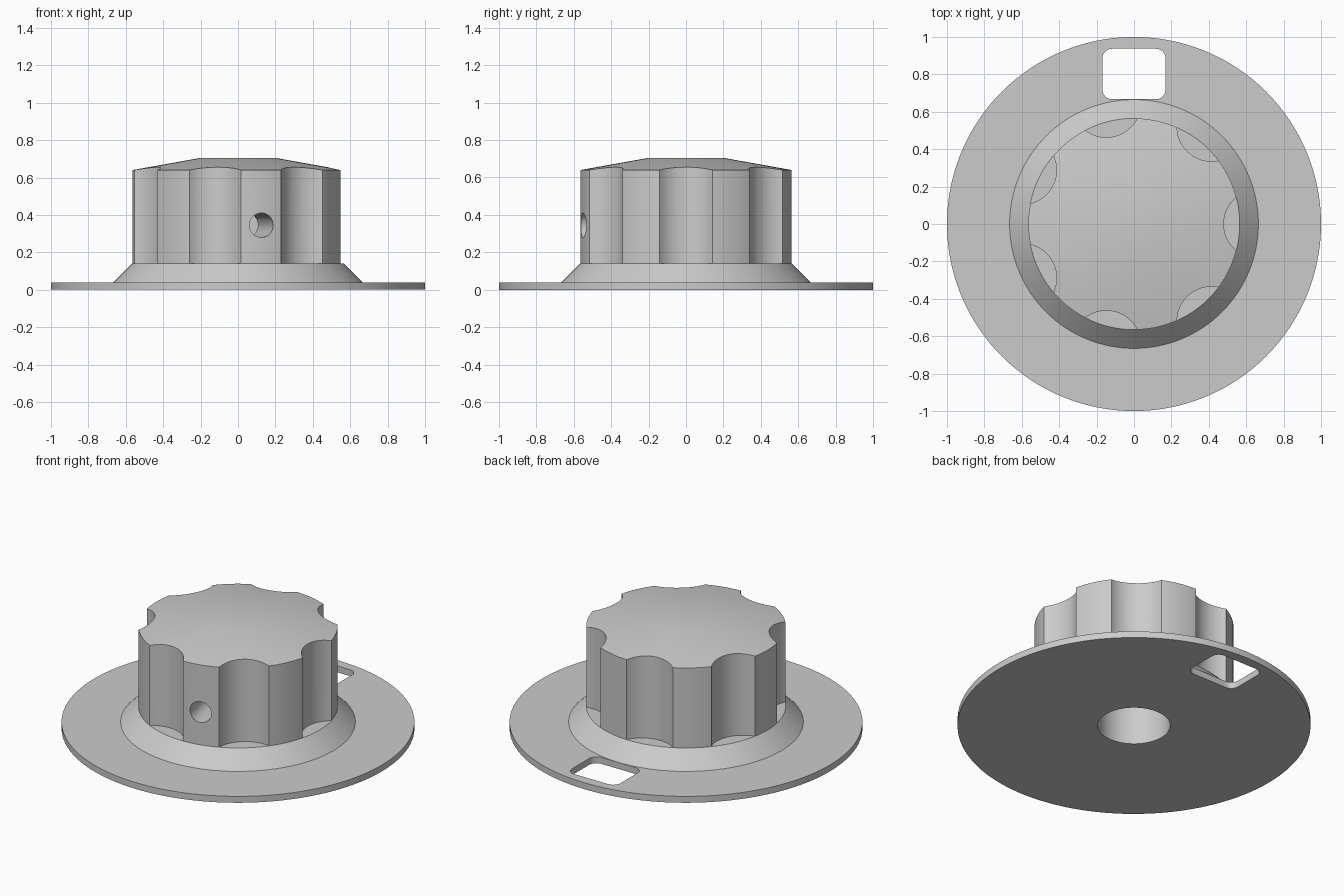
import bpy, bmesh
from math import sin, cos, pi, radians
from mathutils import Matrix, Vector

if "Cube" in bpy.data.objects:
    bpy.data.objects.remove(bpy.data.objects["Cube"])

SCALLOPS = 7
STEP = 2 * pi / SCALLOPS
GRIP_BASE = 0.14

grey = bpy.data.materials.new("plain grey")
grey.use_nodes = True
grey.diffuse_color = (0.6, 0.6, 0.6, 1)
grey.node_tree.nodes["Principled BSDF"].inputs["Base Color"].default_value = grey.diffuse_color


def add_object(name, bm):
    bmesh.ops.recalc_face_normals(bm, faces=bm.faces)
    mesh = bpy.data.meshes.new(name)
    bm.to_mesh(mesh)
    bm.free()
    mesh.materials.append(grey)
    obj = bpy.data.objects.new(name, mesh)
    bpy.context.collection.objects.link(obj)
    return obj


def lathe(name, profile, segments):
    """Closed solid of revolution; the profile runs from axis to axis."""
    bm = bmesh.new()
    rings = [[bm.verts.new((r * cos(2 * pi * i / segments), r * sin(2 * pi * i / segments), z))
              for i in range(segments)] for r, z in profile]
    for low, high in zip(rings, rings[1:]):
        for i in range(segments):
            j = (i + 1) % segments
            bm.faces.new((low[i], low[j], high[j], high[i]))
    bm.faces.new(rings[0])
    bm.faces.new(rings[-1])
    return add_object(name, bm)


def cylinder(bm, radius, depth, matrix):
    bmesh.ops.create_cone(bm, cap_ends=True, segments=64, radius1=radius,
                          radius2=radius, depth=depth, matrix=matrix)


def cut(target, name, bm):
    cutter = add_object(name, bm)
    cutter.hide_render = True
    mod = target.modifiers.new(name, 'BOOLEAN')
    mod.operation = 'DIFFERENCE'
    mod.solver = 'EXACT'
    mod.object = cutter
    bpy.ops.object.modifier_apply(modifier=mod.name)
    bpy.data.objects.remove(cutter)


# Knob body: shaft bore, index disc, sloping skirt, grip and shallow crown
knob = lathe("control_knob", [
    (0.205, 0.5), (0.205, 0), (1, 0), (1, 0.04), (0.665, 0.04),
    (0.565, GRIP_BASE), (0.565, 0.64), (0.2, 0.705)], 128)
bpy.context.view_layer.objects.active = knob
knob.select_set(True)

# Finger scallops around the grip
bm = bmesh.new()
for i in range(SCALLOPS):
    spot = Vector((0.664 * cos(i * STEP), 0.664 * sin(i * STEP), GRIP_BASE + 0.4))
    cylinder(bm, 0.184, 0.8, Matrix.Translation(spot))
cut(knob, "scallop_cutter", bm)

# Set screw hole, midway between two scallops and open to the bore
bm = bmesh.new()
aim = Vector((cos(5.5 * STEP), sin(5.5 * STEP), 0))
turn = aim.to_track_quat('Z', 'Y').to_matrix().to_4x4()
cylinder(bm, 0.065, 0.6, Matrix.Translation(aim * 0.4 + Vector((0, 0, 0.345))) @ turn)
cut(knob, "screw_cutter", bm)

# Rounded index window through the disc
bm = bmesh.new()
corner = 0.05
outline = []
for k, (sx, sy) in enumerate(((1, 1), (-1, 1), (-1, -1), (1, -1))):
    for i in range(9):
        a = k * pi / 2 + i * pi / 16
        outline.append(bm.verts.new((sx * (0.168 - corner) + corner * cos(a),
                                     0.802 + sy * (0.135 - corner) + corner * sin(a), -0.1)))
face = bm.faces.new(outline)
extruded = bmesh.ops.extrude_face_region(bm, geom=[face])["geom"]
bmesh.ops.translate(bm, vec=(0, 0, 0.3),
                    verts=[v for v in extruded if isinstance(v, bmesh.types.BMVert)])
cut(knob, "window_cutter", bm)

bpy.ops.object.shade_smooth_by_angle(angle=radians(25))
